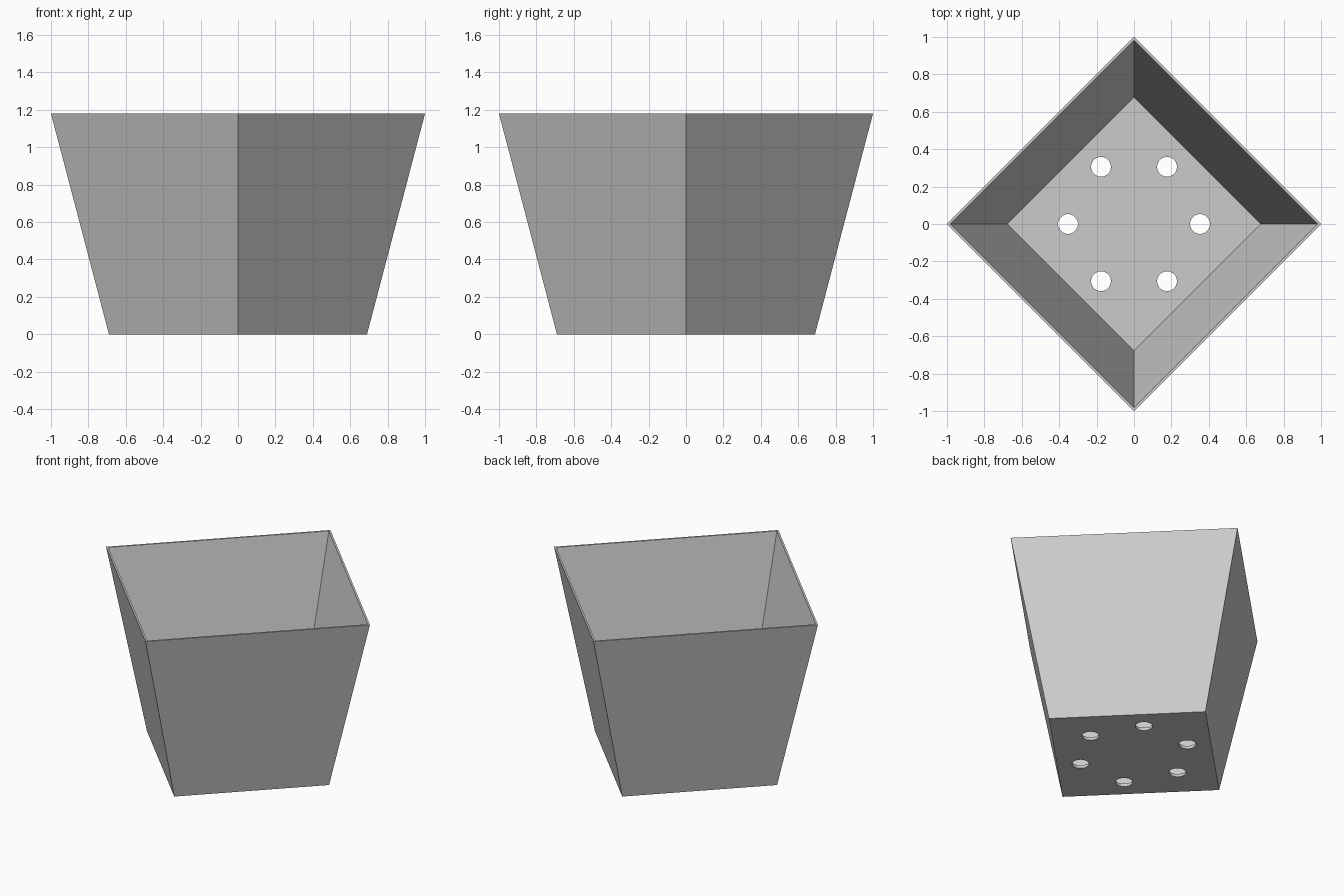
import bpy, bmesh
from math import cos, sin, pi
from mathutils import Matrix

cube = bpy.data.objects.get("Cube")
if cube:
    bpy.data.objects.remove(cube, do_unlink=True)

HEIGHT = 1.18
BOTTOM, TOP = 0.69, 1.0      # corner radii of the outer wall
WALL, FLOOR = 0.017, 0.02    # corner inset and floor thickness
SLOPE = (TOP - BOTTOM) / HEIGHT

grey = bpy.data.materials.new("planter grey")
grey.use_nodes = True
colour = (0.6, 0.6, 0.6, 1)
grey.diffuse_color = colour
grey.node_tree.nodes["Principled BSDF"].inputs["Base Color"].default_value = colour


def add_object(name, bm):
    bmesh.ops.recalc_face_normals(bm, faces=bm.faces)
    mesh = bpy.data.meshes.new(name)
    bm.to_mesh(mesh)
    bm.free()
    mesh.materials.append(grey)
    obj = bpy.data.objects.new(name, mesh)
    bpy.context.collection.objects.link(obj)
    return obj


# Tapered square pot: outer wall, rim, inner wall and floor as stacked rings
bm = bmesh.new()
levels = [(BOTTOM, 0), (TOP, HEIGHT), (TOP - WALL, HEIGHT),
          (BOTTOM + SLOPE * FLOOR - WALL, FLOOR)]
rings = [[bm.verts.new((r * cos(i * pi / 2), r * sin(i * pi / 2), z))
          for i in range(4)] for r, z in levels]
for a, b in zip(rings, rings[1:]):
    for i in range(4):
        j = (i + 1) % 4
        bm.faces.new((a[i], a[j], b[j], b[i]))
bm.faces.new(rings[0])
bm.faces.new(rings[-1])
pot = add_object("planter_pot", bm)

# Six round drainage holes through the floor
bm = bmesh.new()
for i in range(6):
    angle = i * pi / 3
    bmesh.ops.create_cone(
        bm, cap_ends=True, segments=32, radius1=0.053, radius2=0.053, depth=0.2,
        matrix=Matrix.Translation((0.353 * cos(angle), 0.353 * sin(angle), 0)))
cutter = add_object("drain_hole_cutter", bm)
cutter.hide_render = True

cut = pot.modifiers.new("drain holes", 'BOOLEAN')
cut.operation = 'DIFFERENCE'
cut.solver = 'EXACT'
cut.object = cutter
bpy.context.view_layer.objects.active = pot
pot.select_set(True)
bpy.ops.object.modifier_apply(modifier=cut.name)
bpy.data.objects.remove(cutter, do_unlink=True)

# Smooth hole walls, crisp edges elsewhere
bpy.ops.object.shade_smooth_by_angle(angle=pi / 6)
